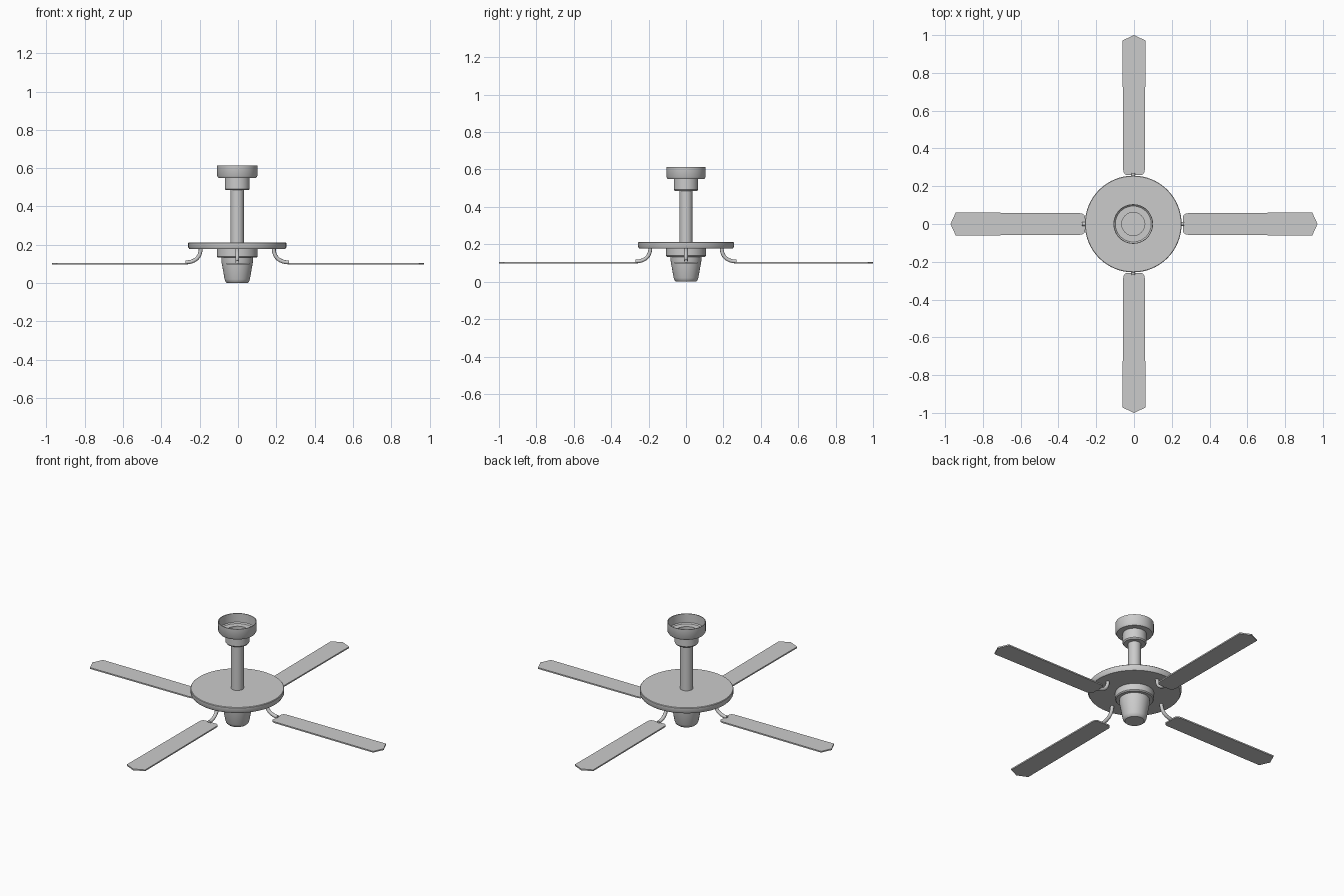
import bpy, bmesh
from math import pi, cos, sin
from mathutils import Matrix

if "Cube" in bpy.data.objects:
    bpy.data.objects.remove(bpy.data.objects["Cube"])

HUB_X = -0.004          # hub axis sits a hair off centre


def finish(bm, name, angle=0.6):
    bmesh.ops.recalc_face_normals(bm, faces=bm.faces)
    me = bpy.data.meshes.new(name)
    bm.to_mesh(me)
    bm.free()
    ob = bpy.data.objects.new(name, me)
    bpy.context.collection.objects.link(ob)
    bpy.ops.object.select_all(action='DESELECT')
    bpy.context.view_layer.objects.active = ob
    ob.select_set(True)
    bpy.ops.object.shade_smooth_by_angle(angle=angle)
    return ob


def lathe(name, profile, steps=48):
    """Revolve (radius, z) points about the hub axis."""
    bm = bmesh.new()
    vs = [bm.verts.new((r, 0, z)) for r, z in profile]
    es = [bm.edges.new(p) for p in zip(vs, vs[1:])]
    bmesh.ops.spin(bm, geom=vs + es, cent=(0, 0, 0), axis=(0, 0, 1),
                   angle=2 * pi, steps=steps, use_duplicate=False)
    bmesh.ops.remove_doubles(bm, verts=bm.verts, dist=1e-5)
    bmesh.ops.translate(bm, verts=bm.verts, vec=(HUB_X, 0, 0))
    return finish(bm, name)


def blade(name, turn, root, tip):
    """Flat blade with rounded root and pointed ogee tip."""
    half = [(root, 0.040), (root + 0.004, 0.048), (root + 0.012, 0.054),
            (root + 0.026, 0.057), (tip - 0.028, 0.061), (tip - 0.021, 0.045),
            (tip - 0.013, 0.027), (tip - 0.005, 0.010)]
    outline = half + [(tip, 0)] + [(x, -y) for x, y in reversed(half)]
    bm = bmesh.new()
    face = bm.faces.new([bm.verts.new((x, y, 0.098)) for x, y in outline])
    ext = bmesh.ops.extrude_face_region(bm, geom=[face])
    top = [g for g in ext['geom'] if isinstance(g, bmesh.types.BMVert)]
    bmesh.ops.translate(bm, verts=top, vec=(0, 0, 0.008))
    bm.transform(Matrix.Rotation(turn, 4, 'Z'))
    finish(bm, name)


def arm(name, turn, sides=12, steps=12, radius=0.010):
    """Round bracket sweeping from under the disc out to the blade root."""
    p = [(0.191, 0.180), (0.190, 0.135), (0.222, 0.108), (0.270, 0.108)]
    bm = bmesh.new()
    rings = []
    for i in range(steps + 1):
        t = i / steps
        s = 1 - t
        w = (s**3, 3 * s * s * t, 3 * s * t * t, t**3)
        d = (-3 * s * s, 3 * s * s - 6 * s * t, 6 * s * t - 3 * t * t, 3 * t * t)
        x, z = (sum(a * q[k] for a, q in zip(w, p)) for k in (0, 1))
        dx, dz = (sum(a * q[k] for a, q in zip(d, p)) for k in (0, 1))
        n = (dx * dx + dz * dz) ** 0.5
        rings.append([bm.verts.new((x - dz / n * radius * cos(a),
                                    radius * sin(a),
                                    z + dx / n * radius * cos(a)))
                      for a in (2 * pi * j / sides for j in range(sides))])
    for a, b in zip(rings, rings[1:]):
        for j in range(sides):
            k = (j + 1) % sides
            bm.faces.new((a[j], a[k], b[k], b[j]))
    bm.faces.new(rings[0])
    bm.faces.new(rings[-1])
    bm.transform(Matrix.Translation((HUB_X, 0, 0)) @ Matrix.Rotation(turn, 4, 'Z'))
    finish(bm, name)


# Ceiling canopy: open stepped cup with thin walls
lathe("ceiling_canopy", [
    (0.034, 0.492), (0.061, 0.492), (0.061, 0.555), (0.095, 0.555),
    (0.101, 0.561), (0.101, 0.614), (0.105, 0.614), (0.105, 0.560),
    (0.098, 0.549), (0.065, 0.549), (0.065, 0.492), (0.060, 0.485),
    (0.034, 0.485)])

# Down rod
lathe("down_rod", [(0, 0.494), (0.035, 0.494), (0.035, 0.205), (0, 0.205)])

# Motor disc
lathe("motor_disc", [(0, 0.212), (0.253, 0.212), (0.256, 0.209), (0.256, 0.187),
                     (0.250, 0.177), (0, 0.177)], 64)

# Collar under the disc
lathe("motor_collar", [(0, 0.180), (0.106, 0.180), (0.106, 0.139),
                       (0.101, 0.133), (0, 0.133)])

# Tapered lower cap
lathe("lower_cap", [(0, 0.136), (0.083, 0.136), (0.082, 0.110), (0.066, 0.020),
                    (0.061, 0.007), (0.053, 0.0), (0, 0.0)])

# Four blades with their brackets; the front-back pair is slightly longer
for i, side in enumerate(("right", "back", "left", "front")):
    root, tip = (0.260, 1.0) if i % 2 else (0.260, 0.972)
    blade("blade_" + side, i * pi / 2, root, tip)
    arm("blade_arm_" + side, i * pi / 2)
